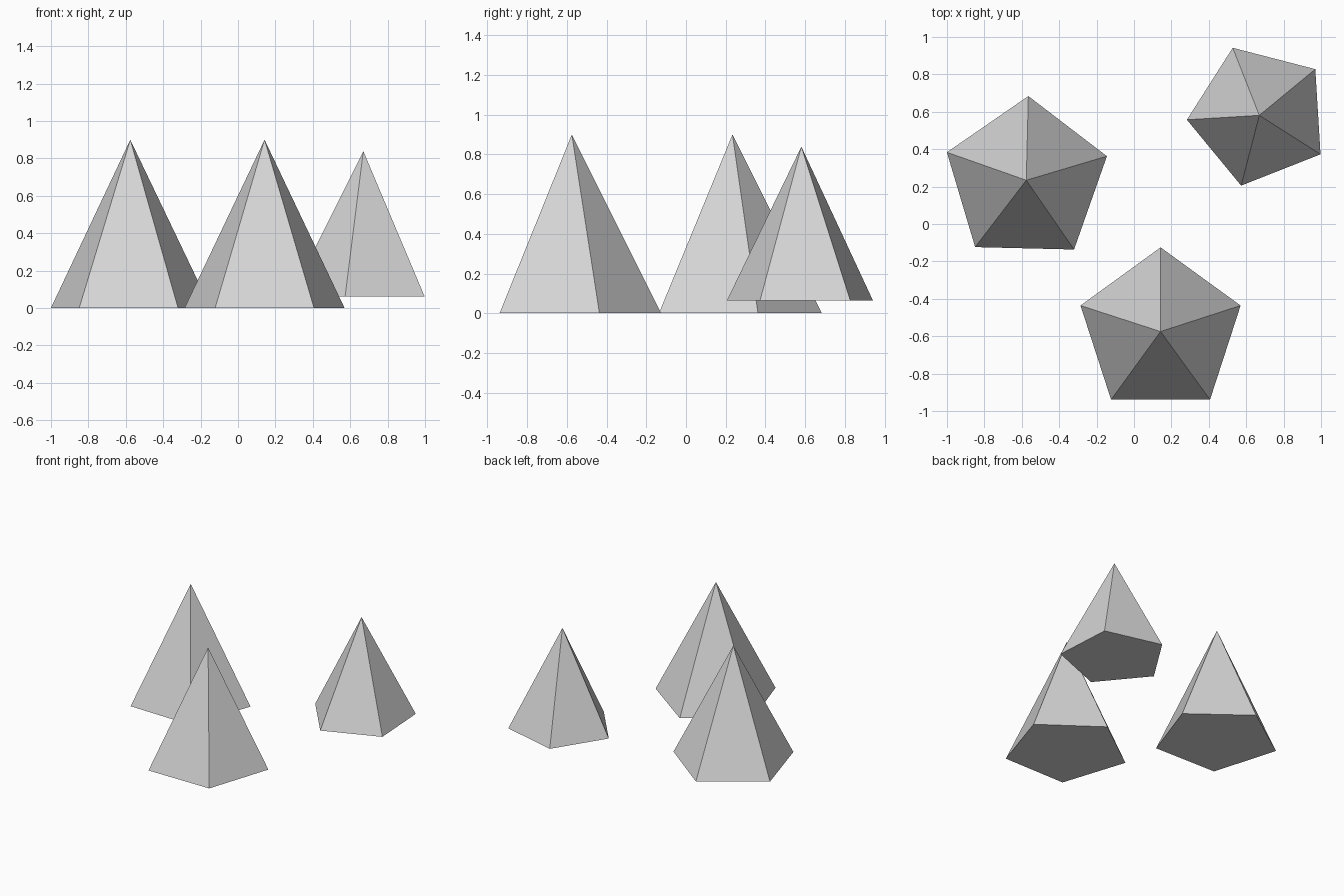
import bpy
from math import radians

cube = bpy.data.objects.get("Cube")
if cube:
    bpy.data.objects.remove(cube, do_unlink=True)

# Single pale grey material
COLOUR = (0.67, 0.67, 0.67, 1)
grey = bpy.data.materials.new("pale grey")
grey.use_nodes = True
grey.diffuse_color = COLOUR
bsdf = next(n for n in grey.node_tree.nodes if n.type == "BSDF_PRINCIPLED")
bsdf.inputs["Base Color"].default_value = COLOUR


def pyramid(name, x, y, base, radius, height, turn):
    """Closed five-sided pyramid; at zero turn one base corner points to the back."""
    bpy.ops.mesh.primitive_cone_add(
        vertices=5, radius1=radius, radius2=0, depth=height,
        location=(x, y, base + height / 2))
    obj = bpy.context.object
    obj.name = obj.data.name = name
    # Bake the turn from the actual first corner so it does not rely on the start angle
    corner = max((v.co for v in obj.data.vertices if v.co.z < 0), key=lambda c: c.y)
    start = corner.to_2d().angle_signed((0, 1))
    obj.rotation_euler.z = radians(turn) - start
    obj.data.materials.append(grey)
    return obj


# Two equal pyramids on the ground and a smaller raised one
pyramid("front_pyramid", 0.142, -0.575, 0, 0.45, 0.9, 0)
pyramid("right_pyramid", -0.576, 0.234, 0, 0.45, 0.9, -1.4)
pyramid("back_left_pyramid", 0.67, 0.581, 0.063, 0.388, 0.776, 21.5)
